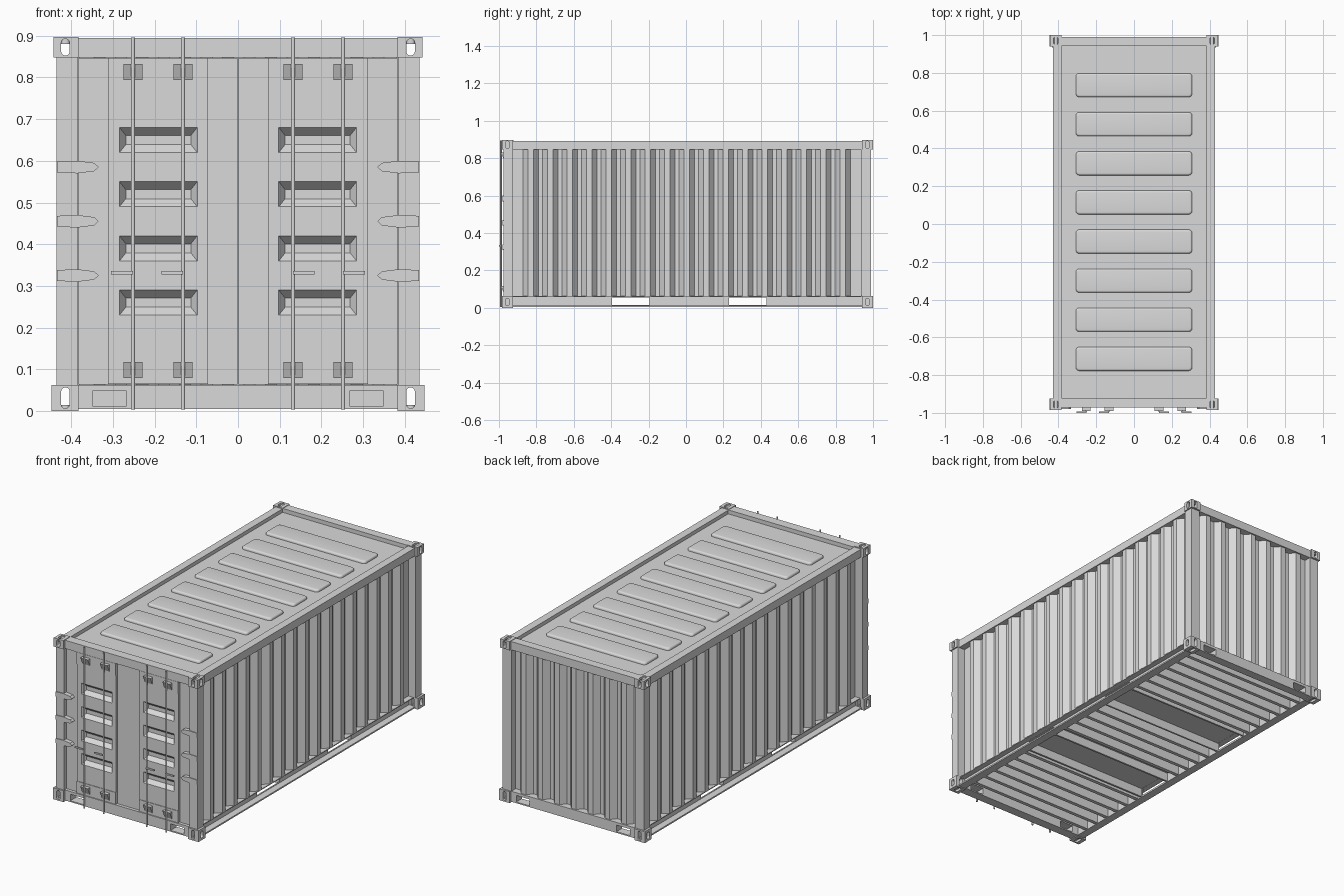
import bpy, bmesh, math
from mathutils import Matrix, Vector

cube = bpy.data.objects.get("Cube")
if cube:
    bpy.data.objects.remove(cube)

grey = bpy.data.materials.new("painted_grey")
grey.use_nodes = True
COLOUR = (0.7, 0.7, 0.7, 1)
grey.diffuse_color = COLOUR
grey.node_tree.nodes["Principled BSDF"].inputs["Base Color"].default_value = COLOUR


def make(name, bm):
    bmesh.ops.recalc_face_normals(bm, faces=bm.faces)
    mesh = bpy.data.meshes.new(name)
    bm.to_mesh(mesh)
    bm.free()
    mesh.materials.append(grey)
    obj = bpy.data.objects.new(name, mesh)
    bpy.context.collection.objects.link(obj)
    return obj


def add_box(bm, x, y, z):
    size = Matrix.Diagonal((x[1] - x[0], y[1] - y[0], z[1] - z[0], 1))
    mid = Vector((x[0] + x[1], y[0] + y[1], z[0] + z[1])) / 2
    return bmesh.ops.create_cube(bm, size=1, matrix=Matrix.Translation(mid) @ size)["verts"]


def box(name, x, y, z):
    bm = bmesh.new()
    add_box(bm, x, y, z)
    return make(name, bm)


def span(c, half):
    return (c - half, c + half)


def side_span(s, a, b):
    return tuple(sorted((s * a, s * b)))


def prism(bm, outline, place, depth):
    """Extrude a 2D outline; place maps (u, v, d) to a point."""
    rings = [[bm.verts.new(place(u, v, d)) for u, v in outline] for d in depth]
    n = len(outline)
    bm.faces.new(rings[0])
    bm.faces.new(rings[1][::-1])
    for i in range(n):
        j = (i + 1) % n
        bm.faces.new((rings[0][i], rings[0][j], rings[1][j], rings[1][i]))


def rounded(cx, cy, hx, hy, r, steps=5):
    pts = []
    for q, (sx, sy) in enumerate(((1, 1), (-1, 1), (-1, -1), (1, -1))):
        for k in range(steps + 1):
            a = math.pi / 2 * (q + k / steps)
            pts.append((cx + sx * (hx - r) + r * math.cos(a), cy + sy * (hy - r) + r * math.sin(a)))
    return pts


def cut(obj, bm):
    """Subtract the volumes in bm, then discard the cutter."""
    cutter = make("cutter", bm)
    mod = obj.modifiers.new("cut", "BOOLEAN")
    mod.operation, mod.solver, mod.object = "DIFFERENCE", "EXACT", cutter
    graph = bpy.context.evaluated_depsgraph_get()
    obj.data = bpy.data.meshes.new_from_object(obj.evaluated_get(graph))
    obj.modifiers.clear()
    bpy.data.objects.remove(cutter)


FRONT, BACK = -0.985, 1.0
LOW, HIGH = 0.063, 0.848
POCKETS = (-0.295, 0.33)
SIDES = ((1, "left"), (-1, "right"))

# Corner castings with slots on their outer faces
for sx, side in SIDES:
    for y, end in (((FRONT, FRONT + 0.06), "front"), ((BACK - 0.06, BACK), "back")):
        for z, level, out in (((0, LOW), "bottom", 0.447), ((HIGH, 0.897), "top", 0.442)):
            casting = box(f"{level}_{end}_{side}_casting", side_span(sx, 0.383, out), y, z)
            cy, cz, cx = sum(y) / 2, sum(z) / 2, sx * 0.414
            bm = bmesh.new()
            prism(bm, rounded(cx, cz, 0.01, 0.02 if level == "top" else 0.025, 0.0095),
                  lambda u, v, d: (u, d, v), (y[0] - 0.01, y[1] + 0.01))
            prism(bm, rounded(cy, cz, 0.011, 0.019, 0.0105),
                  lambda u, v, d: (d, u, v), (sx * 0.427, sx * 0.47))
            flat = (0.88, 0.92) if level == "top" else (-0.02, 0.015)
            prism(bm, rounded(cx, cy, 0.012, 0.021, 0.0115), lambda u, v, d: (u, v, d), flat)
            cut(casting, bm)

# Corner posts
for sx, side in SIDES:
    box(f"front_{side}_post", side_span(sx, 0.385, 0.435), (-0.976, -0.925), (LOW, HIGH))
    box(f"back_{side}_post", side_span(sx, 0.38, 0.435), (0.935, 0.99), (LOW, HIGH))

# Side rails: hollow tubes above, outward channels with fork pocket openings below
for sx, side in SIDES:
    length = (FRONT + 0.06, BACK - 0.06)
    rail = box(f"top_{side}_rail", side_span(sx, 0.385, 0.428), length, (HIGH, 0.892))
    bm = bmesh.new()
    add_box(bm, side_span(sx, 0.392, 0.424), (-1.1, 1.1), (HIGH + 0.004, 0.888))
    cut(rail, bm)
    channel = [(0.385, 0.005), (0.43, 0.005), (0.43, 0.013), (0.392, 0.013),
               (0.392, 0.058), (0.422, 0.058), (0.422, LOW), (0.385, LOW)]
    bm = bmesh.new()
    prism(bm, channel, lambda u, v, d: (sx * u, d, v), length)
    rail = make(f"bottom_{side}_rail", bm)
    bm = bmesh.new()
    for y in POCKETS:
        add_box(bm, side_span(sx, 0.3, 0.5), span(y, 0.1), (0.015, 0.055))
    cut(rail, bm)

# End beams, the lower ones with two openings
for end, y in (("front", (-0.972, -0.92)), ("back", (0.942, 0.99))):
    box(f"top_{end}_beam", (-0.385, 0.385), y, (HIGH, 0.894))
    beam = box(f"bottom_{end}_beam", (-0.385, 0.385), y, (0.005, LOW))
    bm = bmesh.new()
    for x in (-0.308, 0.308):
        add_box(bm, span(x, 0.041), (y[0] - 0.1, y[1] + 0.1), (0.012, 0.048))
    cut(beam, bm)


# Corrugated walls with ribs standing outward
def corrugation(name, start, end, waves, base, rib, ends, place):
    step = (end - start) / waves
    path = [(ends[0], base)]
    for i in range(waves):
        for f, d in ((0.13, base), (0.39, rib), (0.65, rib), (0.91, base)):
            path.append((start + (i + f) * step, d))
    path.append((ends[1], base))
    bm = bmesh.new()
    rows = [[bm.verts.new((*place(t, d), z)) for t, d in path] for z in (LOW - 0.004, HIGH + 0.004)]
    for i in range(len(path) - 1):
        bm.faces.new((rows[0][i], rows[0][i + 1], rows[1][i + 1], rows[1][i]))
    wall = make(name, bm)
    mod = wall.modifiers.new("sheet", "SOLIDIFY")
    mod.thickness, mod.offset = 0.004, 0


for sx, side in SIDES:
    corrugation(f"{side}_wall", -0.884, 0.888, 17, 0.389, 0.42, (-0.93, 0.94),
                lambda t, d: (sx * d, t))
corrugation("back_wall", -0.36, 0.36, 7, 0.949, 0.98, (-0.385, 0.385), lambda t, d: (t, d))

# Roof sheet with raised panels that have rounded shoulders
box("roof", (-0.39, 0.39), (-0.93, 0.95), (0.862, 0.872))
for i in range(8):
    bm = bmesh.new()
    cy = 0.735 - i * 0.207
    rings = []
    for inset, z in ((0, 0.87), (0, 0.877), (0.002, 0.882), (0.005, 0.885), (0.01, 0.886)):
        ring = rounded(0, cy, 0.308 - inset, 0.063 - inset, 0.018 - inset / 2)
        rings.append([bm.verts.new((x, y, z)) for x, y in ring])
    for a, b in zip(rings, rings[1:]):
        for k in range(len(a)):
            j = (k + 1) % len(a)
            bm.faces.new((a[k], a[j], b[j], b[k])).smooth = True
    bm.faces.new(rings[-1]).smooth = True
    make(f"roof_panel_{i + 1}", bm)

# Floor and cross members
box("floor", (-0.39, 0.39), (-0.93, 0.945), (0.056, LOW))
for i in range(22):
    y = -0.85 + 0.083 * i
    if all(abs(y - p) > 0.115 for p in POCKETS):
        box(f"cross_member_{i + 1}", (-0.388, 0.388), span(y, 0.01), (0.008, 0.057))
for p in POCKETS:
    for s in (-1, 1):
        box("fork_pocket_side", (-0.388, 0.388), span(p + s * 0.106, 0.005), (0.008, 0.057))

# Doors with sloped recesses, lock rods, brackets, handles and hinges
for sx, side in SIDES:
    door = box(f"{side}_door", side_span(sx, 0.0012, 0.383), (-0.956, -0.932), (LOW + 0.001, HIGH - 0.001))
    panel = box(f"{side}_door_panel", side_span(sx, 0.072, 0.312), (-0.967, -0.934), (0.13, 0.78))
    bm = bmesh.new()
    for z in (0.26, 0.39, 0.52, 0.65):
        for v in add_box(bm, side_span(sx, 0.097, 0.285), (-0.968, -0.945), span(z, 0.031)):
            if v.co.y > -0.95:
                v.co.x -= math.copysign(0.016, v.co.x - sx * 0.191)
                v.co.z -= math.copysign(0.02, v.co.z - z)
    door_cutter = bm.copy()
    cut(panel, bm)
    cut(door, door_cutter)
    for name, z in (("lower", (LOW + 0.002, 0.13)), ("upper", (0.78, HIGH - 0.002))):
        box(f"{side}_door_{name}_panel", side_span(sx, 0.072, 0.312), (-0.97, -0.954), z)
    for x in (0.132, 0.252):
        bm = bmesh.new()
        bmesh.ops.create_cone(bm, cap_ends=True, segments=10, radius1=0.005, radius2=0.005, depth=0.892,
                              matrix=Matrix.Translation((sx * x, -0.989, 0.45)))
        rod = make(f"{side}_lock_rod", bm)
        for face in rod.data.polygons:
            face.use_smooth = len(face.vertices) == 4
        for z in (0.098, 0.813):
            bm = bmesh.new()
            for v in add_box(bm, span(sx * x, 0.023), (-0.99, -0.965), span(z, 0.019)):
                if v.co.y < -0.98 and v.co.z < z:
                    v.co.y += 0.016
            make(f"{side}_rod_bracket", bm)
        box(f"{side}_rod_handle", side_span(sx, x, x + 0.052), (-1.0, -0.992), span(0.332, 0.004))
    for z in (0.325, 0.455, 0.585):
        bm = bmesh.new()
        outline = [(0.434, -0.013), (0.385, -0.015), (0.345, -0.01), (0.334, 0),
                   (0.345, 0.01), (0.385, 0.015), (0.434, 0.013)]
        prism(bm, [(sx * u, z + v) for u, v in outline], lambda u, v, d: (u, d, v), (-0.98, -0.95))
        make(f"{side}_door_hinge", bm)
